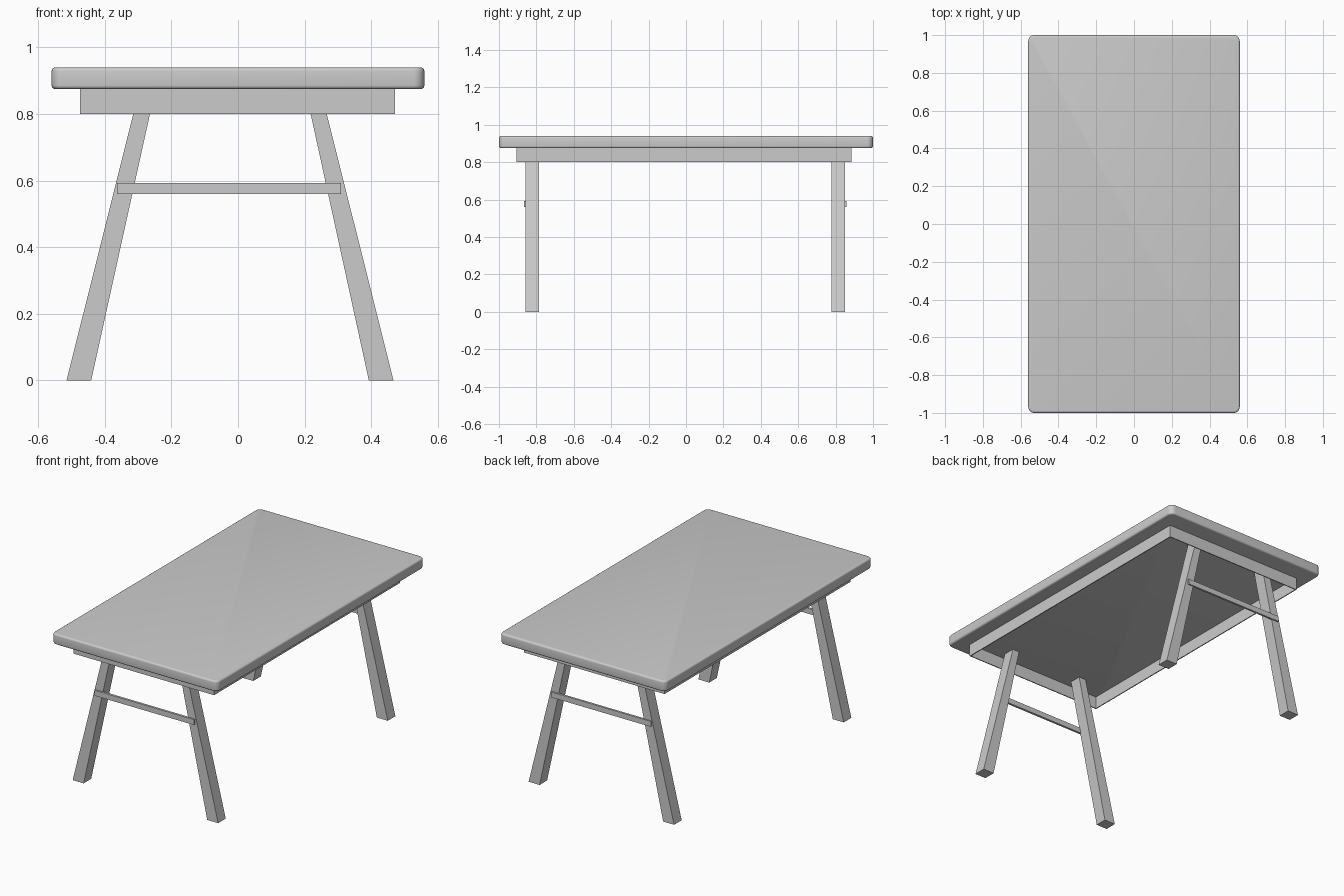
import bpy, bmesh

if "Cube" in bpy.data.objects:
    bpy.data.objects.remove(bpy.data.objects["Cube"])


def make(name, bm):
    bmesh.ops.recalc_face_normals(bm, faces=bm.faces)
    mesh = bpy.data.meshes.new(name)
    bm.to_mesh(mesh)
    bm.free()
    obj = bpy.data.objects.new(name, mesh)
    bpy.context.collection.objects.link(obj)
    return obj


def prism(name, bottom, top, z0, z1):
    """Box between two rectangles (x0, x1, y0, y1) at heights z0 and z1."""
    bm = bmesh.new()
    rings = []
    for (x0, x1, y0, y1), z in ((bottom, z0), (top, z1)):
        rings.append([bm.verts.new((x, y, z)) for x, y in
                      ((x0, y0), (x1, y0), (x1, y1), (x0, y1))])
    a, b = rings
    bm.faces.new(a[::-1])
    bm.faces.new(b)
    for i in range(4):
        j = (i + 1) % 4
        bm.faces.new((a[i], a[j], b[j], b[i]))
    return make(name, bm)


def box(name, x0, x1, y0, y1, z0, z1):
    r = (x0, x1, y0, y1)
    return prism(name, r, r, z0, z1)


# tabletop: rounded corners, then softened rims
ZB, ZT = 0.875, 0.94
top = box("tabletop", -0.56, 0.56, -1, 1, ZB, ZT)
bm = bmesh.new()
bm.from_mesh(top.data)
upright = [e for e in bm.edges if abs(e.verts[0].co.z - e.verts[1].co.z) > 0.01]
bmesh.ops.bevel(bm, geom=upright, offset=0.032, segments=6, profile=0.5,
                affect='EDGES')
rims = [e for e in bm.edges if abs(e.verts[0].co.z - e.verts[1].co.z) < 1e-4]
bmesh.ops.bevel(bm, geom=rims, offset=0.011, segments=4, profile=0.5,
                affect='EDGES')
bm.to_mesh(top.data)
bm.free()
bpy.context.view_layer.objects.active = top
top.select_set(True)
bpy.ops.object.shade_smooth_by_angle()

# apron: thin open frame under the top
X0, X1, Y0, Y1, T = -0.475, 0.472, -0.905, 0.885, 0.006
box("apron_left", X0, X0 + T, Y0, Y1, 0.80, ZB)
box("apron_right", X1 - T, X1, Y0, Y1, 0.80, ZB)
box("apron_front", X0 + T, X1 - T, Y0, Y0 + T, 0.80, ZB)
box("apron_back", X0 + T, X1 - T, Y1 - T, Y1, 0.80, ZB)

# splayed tapering legs and a thin crossbar on the outer face of each pair
for end, y0, y1, b0, b1 in (("front", -0.858, -0.785, -0.867, -0.853),
                            ("back", 0.777, 0.850, 0.845, 0.858)):
    prism(end + "_left_leg", (-0.515, -0.441, y0, y1),
          (-0.296, -0.248, y0, y1), 0, ZB)
    prism(end + "_right_leg", (0.393, 0.467, y0, y1),
          (0.202, 0.248, y0, y1), 0, ZB)
    box(end + "_crossbar", -0.363, 0.309, b0, b1, 0.56, 0.593)
